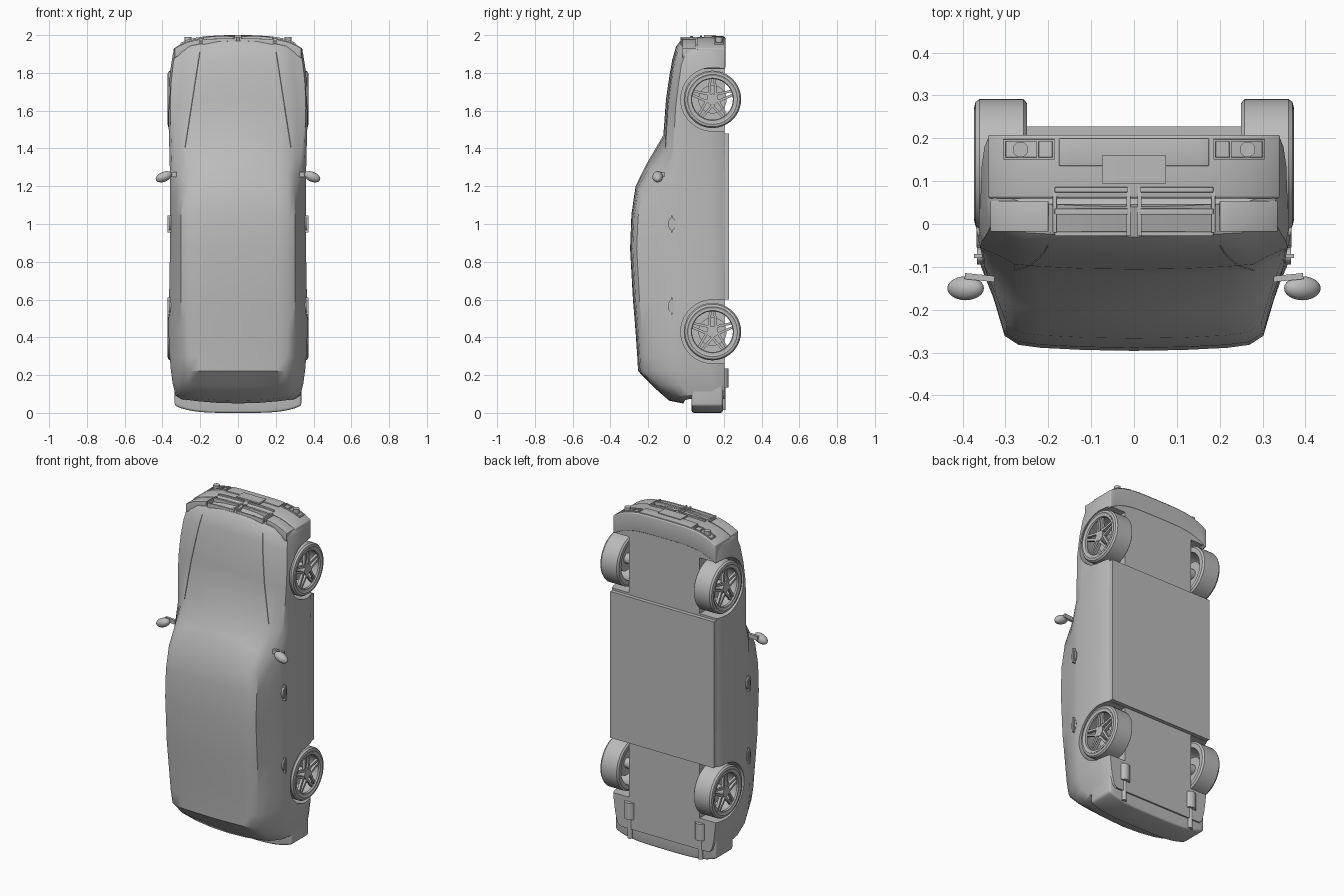
import bpy, bmesh, math
from mathutils import Matrix, Vector

if "Cube" in bpy.data.objects:
    bpy.data.objects.remove(bpy.data.objects["Cube"])

GREY = bpy.data.materials.new("plain_grey")
GREY.use_nodes = True
GREY.diffuse_color = (0.5, 0.5, 0.5, 1)
GREY.node_tree.nodes["Principled BSDF"].inputs["Base Color"].default_value = (0.5, 0.5, 0.5, 1)
SIDES = (("left", 1), ("right", -1))
WHEEL_Y, WHEEL_Z = 0.14, {"rear": 0.43, "front": 1.66}


def finish(bm, name):
    bmesh.ops.recalc_face_normals(bm, faces=bm.faces)
    mesh = bpy.data.meshes.new(name)
    bm.to_mesh(mesh)
    bm.free()
    mesh.materials.append(GREY)
    ob = bpy.data.objects.new(name, mesh)
    bpy.context.collection.objects.link(ob)
    return ob


def loft(bm, rings, closed=False):
    """Skin a row of equal rings of points, returning the vertex rings."""
    vr = [[bm.verts.new(p) for p in ring] for ring in rings]
    n = len(vr[0])
    for a, b in zip(vr, vr[1:] + vr[:1] if closed else vr[1:]):
        for i in range(n):
            bm.faces.new((a[i], a[(i + 1) % n], b[(i + 1) % n], b[i]))
    return vr


def bowed_box(name, x0, x1, y0, y1, z0, z1, bow, cols=14, bevel=0.0):
    """A block whose ends curve back with distance from the centre line."""
    bm = bmesh.new()
    rings = []
    for i in range(cols + 1):
        x = x0 + (x1 - x0) * i / cols
        d = bow * abs(x / 0.34) ** 4
        rings.append([(x, y0, z0 - d), (x, y1, z0 - d), (x, y1, z1 - d), (x, y0, z1 - d)])
    vr = loft(bm, rings)
    bm.faces.new(vr[0])
    bm.faces.new(vr[-1])
    if bevel:
        bmesh.ops.recalc_face_normals(bm, faces=bm.faces)
        sharp = [e for e in bm.edges if e.calc_face_angle(0) > 0.8]
        bmesh.ops.bevel(bm, geom=sharp, offset=bevel, segments=3, affect='EDGES', profile=0.5)
    return finish(bm, name)


def box(bm, centre, size, rot=Matrix()):
    m = Matrix.Translation(centre) @ rot @ Matrix.Diagonal((*size, 1))
    bmesh.ops.create_cube(bm, size=1, matrix=m)


def rod(bm, centre, radius, length, axis, segments=24):
    rot = Matrix.Rotation(math.pi / 2, 4, 'Y') if axis == 'X' else Matrix()
    bmesh.ops.create_cone(bm, cap_ends=True, segments=segments, radius1=radius, radius2=radius,
                          depth=length, matrix=Matrix.Translation(centre) @ rot)


# body shell: z, top y, roof half width, shoulder y, half width, bow
STATIONS = [
    (.05, -.015, .28, .03, .31, -.03), (.065, -.09, .28, -.03, .33, -.03),
    (.14, -.175, .28, -.08, .345, -.01), (.222, -.254, .27, -.1, .355, 0),
    (.30, -.258, .28, -.1, .362, 0), (.43, -.267, .285, -.1, .368, 0),
    (.60, -.281, .29, -.1, .365, 0), (.87, -.296, .29, -.1, .36, 0),
    (1.05, -.289, .29, -.1, .36, .02), (1.20, -.267, .285, -.1, .36, .04),
    (1.32, -.208, .29, -.1, .36, .08), (1.47, -.12, .30, -.07, .362, .11),
    (1.66, -.106, .30, -.055, .37, .04), (1.77, -.09, .29, -.04, .366, .03),
    (1.87, -.073, .28, -.025, .355, .03), (1.94, -.053, .27, -.005, .345, .04),
    (1.97, -.03, .27, .01, .34, .05), (1.99, .04, .27, .07, .335, .06)]


def section(z, top, roof, shoulder, wide, bow):
    drop = min(.035, (shoulder - top) * .6)
    edge, hip = Vector((roof + .012, top + drop)), Vector((wide * .97, shoulder))
    half = [(roof * .4, top + .002), (roof * .75, top + .007), (roof * .93, top + drop * .4),
            edge, edge.lerp(hip, .5), hip, (wide, shoulder + .05), (wide, .13),
            (wide * .98, .18), (wide * .95, .205)]
    pts = [(x, y) for x, y in half] + [(-x, y) for x, y in reversed(half)] + [(0, top)]
    return [(x, y, z - bow * (x / .34) ** 2) for x, y in pts]


bm = bmesh.new()
rings = loft(bm, [section(*s) for s in STATIONS])
for r in (rings[0], rings[-1]):
    bm.faces.new((r[20], r[0], r[19]))
    for i in range(9):
        bm.faces.new((r[i], r[i + 1], r[18 - i], r[19 - i]))
body = finish(bm, "body")

# wheel wells: round above, square below
bm = bmesh.new()
for _, s in SIDES:
    for z in WHEEL_Z.values():
        arc = [math.pi * i / 24 for i in range(25)]
        prof = [(WHEEL_Y - .168 * math.sin(a), z + .168 * math.cos(a)) for a in arc]
        prof += [(.4, z - .168), (.4, z + .168)]
        ends = loft(bm, [[(s * x, y, w) for y, w in prof] for x in (.235, .5)])
        bm.faces.new(ends[0])
        bm.faces.new(ends[1])
cutter = finish(bm, "wheel_well_cutter")
cutter.hide_render = True
mod = body.modifiers.new("wells", 'BOOLEAN')
mod.object, mod.operation, mod.solver = cutter, 'DIFFERENCE', 'EXACT'
bpy.context.view_layer.objects.active = body
bpy.ops.object.modifier_apply(modifier=mod.name)
bpy.data.objects.remove(cutter)

# floor slab with sills
bm = bmesh.new()
box(bm, (0, .19, 1.04), (.69, .076, .88))
finish(bm, "floor_sill")

# bumpers, grille, plate and lamps
bowed_box("front_bumper", -.341, .341, .06, .208, 1.88, 1.99, .06, 20, .006)
bowed_box("bumper_centre", -.175, .175, .135, .2, 1.95, 1.996, .06, 14, .003)
bowed_box("front_plate", -.075, .075, .095, .16, 1.97, 2.0, .06, 4)
bowed_box("rear_bumper", -.335, .335, .03, .195, 0, .16, -.04, 20, .012)
bowed_box("rear_plate", -.075, .075, .07, .12, -.0, .03, 0, 2)
for side, s in SIDES:
    for part, x0, x1, y0, y1, z in (
            ("grille_top", .015, .185, -.028, -.018, 1.982), ("grille_slat", .015, .185, .022, .036, 1.994),
            ("grille_bottom", .015, .185, .074, .086, 1.998), ("grille_inner", .008, .018, -.028, .086, 1.99),
            ("grille_outer", .18, .19, -.02, .086, 1.99), ("headlamp", .2, .335, -.018, .054, 1.985),
            ("fog_top", .185, .305, .15, .156, 1.997), ("fog_bottom", .185, .305, .192, .198, 1.997),
            ("fog_inner", .185, .191, .15, .198, 1.997), ("fog_divider", .222, .228, .15, .198, 1.997),
            ("fog_outer", .299, .305, .15, .198, 1.997)):
        bowed_box(f"{side}_{part}", s * x0, s * x1, y0, y1, z - .05, z, .06, 5, .0015)
    bm = bmesh.new()
    rod(bm, (s * .265, .174, 1.975), .018, .03, 'Z')
    finish(bm, f"{side}_fog_lamp")

# hood creases laid on the body surface
for side, s in SIDES:
    pts = []
    for i in range(13):
        t = i / 12
        x, z = s * (.195 + .085 * t), 1.955 - .55 * t
        hit, loc, _, _ = body.ray_cast(Vector((x, -1, z)), Vector((0, 1, 0)))
        if hit:
            pts.append(loc)
    bm = bmesh.new()
    ends = loft(bm, [[(p.x - .003, p.y + .003, p.z), (p.x, p.y - .0025, p.z), (p.x + .003, p.y + .003, p.z)]
                     for p in pts])
    finish(bm, f"{side}_hood_crease")


def lathe(bm, profile, centre, s, segments=40):
    rings = []
    for i in range(segments):
        a = 2 * math.pi * i / segments
        rings.append([(s * x, centre[0] + r * math.cos(a), centre[1] + r * math.sin(a)) for x, r in profile])
    loft(bm, rings, closed=True)


# wheels: tyre, rim, paired spokes, hub and axle
TYRE = [(.25, .122), (.25, .142), (.258, .152), (.36, .152), (.37, .145), (.373, .132), (.368, .122)]
RIM = [(.252, .116), (.252, .124), (.37, .124), (.37, .112), (.362, .108), (.35, .114)]
for end, z in WHEEL_Z.items():
    for side, s in SIDES:
        name = f"{end}_{side}"
        for part, profile in (("tyre", TYRE), ("rim", RIM)):
            bm = bmesh.new()
            lathe(bm, profile, (WHEEL_Y, z), s)
            finish(bm, f"{name}_{part}")
        bm = bmesh.new()
        for k in range(5):
            turn = Matrix.Rotation(2 * math.pi * k / 5, 4, 'X')
            for d in (-1, 1):
                rot = turn @ Matrix.Rotation(d * .1, 4, 'X')
                off = turn @ Vector((0, d * .015, .068))
                box(bm, Vector((s * .355, WHEEL_Y, z)) + off, (.016, .013, .1), rot)
        rod(bm, (s * .353, WHEEL_Y, z), .03, .026, 'X')
        finish(bm, f"{name}_spokes")
        bm = bmesh.new()
        rod(bm, (s * .27, WHEEL_Y, z), .03, .16, 'X')
        rod(bm, (s * .30, WHEEL_Y, z), .075, .012, 'X', 32)
        finish(bm, f"{name}_axle_and_brake")

# mirrors, door handles and exhausts
for side, s in SIDES:
    bm = bmesh.new()
    m = Matrix.Translation((s * .393, -.15, 1.25)) @ Matrix.Rotation(s * .4, 4, 'Y')
    bmesh.ops.create_uvsphere(bm, u_segments=24, v_segments=14, radius=1,
                              matrix=m @ Matrix.Diagonal((.045, .028, .026, 1)))
    box(bm, (s * .36, -.125, 1.262), (.07, .014, .025), Matrix.Rotation(s * .1, 4, 'Z'))
    finish(bm, f"{side}_mirror")
    for end, z in (("rear", .565), ("front", 1.0)):
        bm = bmesh.new()
        rod(bm, (0, 0, 0), 1, 1, 'X')
        bmesh.ops.transform(bm, verts=bm.verts, matrix=Matrix.Translation((s * .36, -.075, z))
                            @ Matrix.Diagonal((.012, .02, .034, 1)))
        box(bm, (s * .364, -.075, z), (.018, .009, .09))
        finish(bm, f"{end}_{side}_door_handle")
    bm = bmesh.new()
    rod(bm, (s * .235, .192, .185), .034, .1, 'Z')
    rod(bm, (s * .235, .195, .09), .015, .15, 'Z')
    finish(bm, f"{side}_exhaust")

# smooth shading with sharp creases
for ob in bpy.data.objects:
    ob.select_set(ob.type == 'MESH' and GREY.name in ob.data.materials)
bpy.context.view_layer.objects.active = body
bpy.ops.object.shade_smooth_by_angle(angle=math.radians(32))
